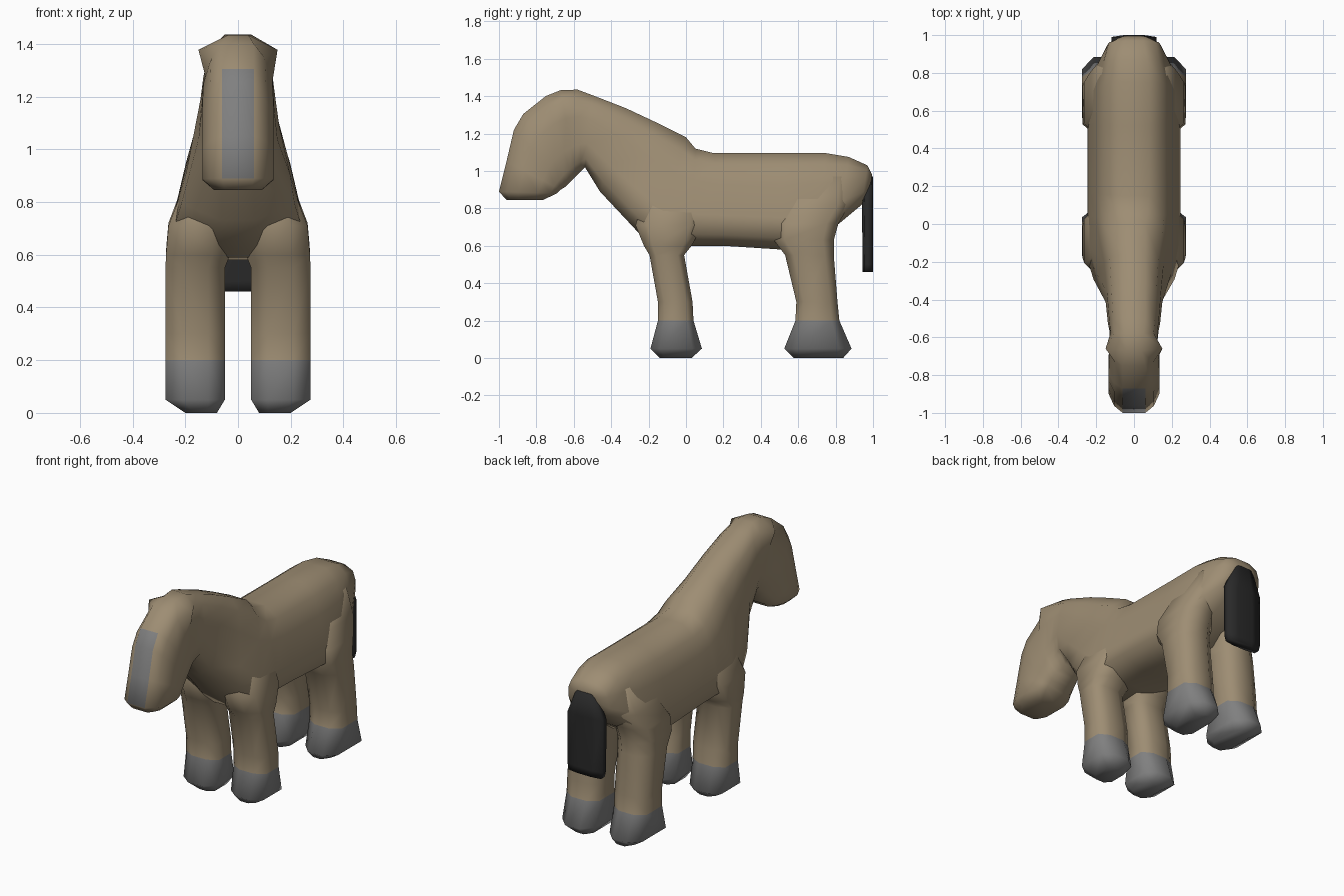
import bpy
import bmesh

cube = bpy.data.objects.get("Cube")
if cube:
    bpy.data.objects.remove(cube, do_unlink=True)


def material(name, rgb):
    mat = bpy.data.materials.new(name)
    mat.use_nodes = True
    mat.diffuse_color = (*rgb, 1)
    mat.node_tree.nodes["Principled BSDF"].inputs["Base Color"].default_value = (*rgb, 1)
    return mat


COAT = material("tan coat", (0.34, 0.267, 0.172))
GREY = material("grey hoof and blaze", (0.215, 0.215, 0.215))
DARK = material("dark tail hair", (0.022, 0.022, 0.022))


def loft(name, rings, mats, rule=None, mirror=False):
    """Skin a list of equal rings, cap both ends, colour faces by a rule."""
    bm = bmesh.new()
    loops = [[bm.verts.new(p) for p in ring] for ring in rings]
    for a, b in zip(loops, loops[1:]):
        for i in range(len(a)):
            j = (i + 1) % len(a)
            bm.faces.new((a[i], a[j], b[j], b[i]))
    bm.faces.new(loops[0])
    bm.faces.new(loops[-1])
    bmesh.ops.recalc_face_normals(bm, faces=bm.faces)
    for f in bm.faces:
        f.smooth = True
        if rule and rule(f.calc_center_median()):
            f.material_index = 1
    mesh = bpy.data.meshes.new(name)
    bm.to_mesh(mesh)
    bm.free()
    for m in mats:
        mesh.materials.append(m)
    obj = bpy.data.objects.new(name, mesh)
    bpy.context.collection.objects.link(obj)
    if mirror:
        obj.modifiers.new("mirror", "MIRROR").use_mirror_merge = False
    return obj


# Side outlines, as fractions of the half width from top to bottom
TRUNK = (0.62, 0.76, 0.92, 0.95, 0.4)
CHEST = (0.6, 0.73, 0.92, 1, 0.3)
NECK = (0.8, 0.95, 1, 0.85, 0.4)
EARS = (1.2, 1, 1, 0.85, 0.4)
FACE = (0.78, 1, 1, 0.85, 0.6)


def body_ring(top, bottom, w, sides, flat=0.06):
    """Symmetric twelve-sided section between a top and a bottom point."""
    half = [(0, flat)] + [(t, s * w) for t, s in zip((0.12, 0.33, 0.67, 0.88, 1), sides)]
    mix = lambda t, k: top[k] + (bottom[k] - top[k]) * t
    right = [(x, mix(t, 0), mix(t, 1)) for t, x in half]
    return right + [(-x, y, z) for x, y, z in reversed(right)]


def plan_ring(z, y0, y1, x0, x1):
    """Horizontal rectangle with cut corners."""
    cx, cy = (x1 - x0) * 0.28, (y1 - y0) * 0.18
    return [(x0 + cx, y0, z), (x1 - cx, y0, z), (x1, y0 + cy, z), (x1, y1 - cy, z),
            (x1 - cx, y1, z), (x0 + cx, y1, z), (x0, y1 - cy, z), (x0, y0 + cy, z)]


# Trunk, neck and head in one skin, from rump to nose
body = [
    body_ring((0.995, 0.98), (0.985, 0.91), 0.07, NECK, 0.04),
    body_ring((0.97, 1.03), (0.94, 0.82), 0.14, NECK, 0.05),
    body_ring((0.87, 1.075), (0.82, 0.72), 0.215, TRUNK, 0.07),
    body_ring((0.75, 1.095), (0.66, 0.61), 0.255, TRUNK, 0.08),
    body_ring((0.52, 1.095), (0.51, 0.58), 0.26, TRUNK, 0.08),
    body_ring((0.15, 1.095), (0.2, 0.6), 0.26, TRUNK, 0.08),
    body_ring((0.05, 1.12), (0.03, 0.6), 0.26, TRUNK, 0.07),
    body_ring((0, 1.18), (-0.18, 0.59), 0.255, CHEST),
    body_ring((-0.16, 1.26), (-0.31, 0.73), 0.215, CHEST),
    body_ring((-0.32, 1.335), (-0.46, 0.89), 0.15, NECK),
    body_ring((-0.5, 1.405), (-0.54, 1.02), 0.138, NECK),
    # crest with flared ears
    body_ring((-0.58, 1.435), (-0.56, 1.0), 0.13, NECK, 0.05),
    body_ring((-0.67, 1.432), (-0.585, 0.975), 0.125, EARS, 0.04),
    # face, turning about the throat down to the muzzle
    body_ring((-0.75, 1.4), (-0.605, 0.955), 0.13, FACE),
    body_ring((-0.87, 1.305), (-0.625, 0.935), 0.135, FACE),
    body_ring((-0.92, 1.22), (-0.645, 0.915), 0.135, FACE),
    body_ring((-0.96, 1.05), (-0.67, 0.9), 0.135, FACE),
    body_ring((-1, 0.89), (-0.69, 0.88), 0.135, FACE),
    body_ring((-0.96, 0.845), (-0.765, 0.845), 0.09, FACE, 0.05),
]


def on_blaze(c):
    # the strip along the middle of the face
    return abs(c.x) < 0.001 and c.y < -0.88 and 0.89 < c.z < 1.305


loft("body_and_head", body, [COAT, GREY], on_blaze)

# Legs: hooves are the faces below the coat line, thighs lean into the trunk
COAT_LINE = 0.2
front_leg = [(0, -0.14, 0.03, 0.08, 0.2), (0.05, -0.19, 0.085, 0.05, 0.275),
             (COAT_LINE, -0.15, 0.04, 0.05, 0.275), (0.3, -0.15, 0.035, 0.05, 0.275),
             (0.55, -0.195, -0.01, 0.05, 0.275), (0.6, -0.225, 0.03, 0.03, 0.273),
             (0.71, -0.27, 0.09, 0.03, 0.264), (0.81, -0.24, 0.09, 0.03, 0.225),
             (0.95, -0.15, 0.05, 0.03, 0.17)]
back_leg = [(0, 0.575, 0.84, 0.08, 0.2), (0.05, 0.525, 0.885, 0.05, 0.275),
            (COAT_LINE, 0.585, 0.82, 0.05, 0.275), (0.3, 0.59, 0.81, 0.05, 0.275),
            (0.55, 0.53, 0.79, 0.05, 0.275), (0.63, 0.47, 0.79, 0.04, 0.272),
            (0.72, 0.47, 0.815, 0.03, 0.264), (0.82, 0.52, 0.875, 0.03, 0.226),
            (0.97, 0.6, 0.87, 0.03, 0.17)]
for name, sizes in (("front_legs", front_leg), ("back_legs", back_leg)):
    loft(name, [plan_ring(*s) for s in sizes], [COAT, GREY],
         lambda c: c.z < COAT_LINE, mirror=True)

# Tail: a broad flat lock hanging from the rump
tail = [(0.46, 0.945, 1, -0.11, 0.11), (0.5, 0.945, 1, -0.12, 0.12),
        (0.82, 0.94, 1, -0.12, 0.12), (0.97, 0.95, 1, -0.06, 0.06)]
loft("tail", [plan_ring(*s) for s in tail], [DARK])
